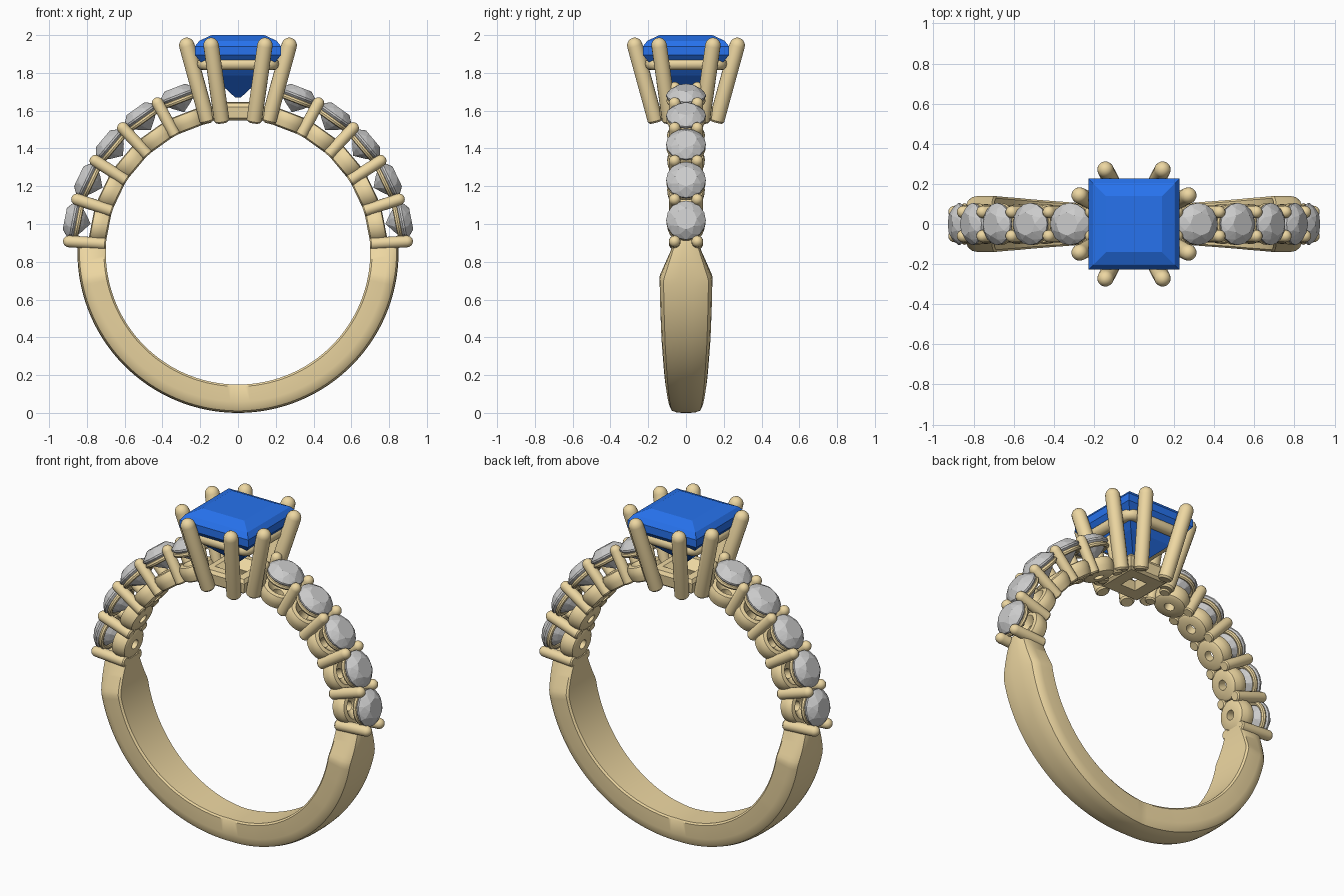
import bpy, bmesh
from math import sin, cos, pi, radians
from mathutils import Vector, Matrix

if "Cube" in bpy.data.objects:
    bpy.data.objects.remove(bpy.data.objects["Cube"])

CZ = 0.85  # height of the ring centre


def material(name, color):
    m = bpy.data.materials.new(name)
    m.diffuse_color = color
    m.use_nodes = True
    m.node_tree.nodes["Principled BSDF"].inputs["Base Color"].default_value = m.diffuse_color
    return m


GOLD = material("gold", (0.85, 0.68, 0.36, 1))
BLUE = material("blue_gem", (0.02, 0.17, 0.85, 1))


def finish(name, bm, mat=None, smooth=True, matrix=Matrix()):
    bmesh.ops.recalc_face_normals(bm, faces=bm.faces[:])
    me = bpy.data.meshes.new(name)
    bm.to_mesh(me)
    bm.free()
    ob = bpy.data.objects.new(name, me)
    bpy.context.collection.objects.link(ob)
    ob.matrix_world = matrix
    if mat:
        me.materials.append(mat)
    if smooth:
        bpy.ops.object.select_all(action='DESELECT')
        bpy.context.view_layer.objects.active = ob
        ob.select_set(True)
        bpy.ops.object.shade_smooth_by_angle(angle=radians(35))
    return ob


def loft(rings, loop=False):
    """Skin a list of closed point rings; cap the ends unless looped."""
    bm = bmesh.new()
    vs = [[bm.verts.new(p) for p in r] for r in rings]
    n = len(vs[0])
    pairs = list(zip(vs, vs[1:])) + ([(vs[-1], vs[0])] if loop else [])
    for a, b in pairs:
        for i in range(n):
            j = (i + 1) % n
            bm.faces.new((a[i], a[j], b[j], b[i]))
    if not loop:
        bm.faces.new(vs[0])
        bm.faces.new(vs[-1])
    return bm


def circle(r, z, n, turn=0.0):
    return [Vector((r * cos(2 * pi * (i + turn) / n), r * sin(2 * pi * (i + turn) / n), z))
            for i in range(n)]


def square(h, z):
    return circle(h * 2 ** 0.5, z, 4, 0.5)


def hull(points):
    bm = bmesh.new()
    for p in points:
        bm.verts.new(p)
    bmesh.ops.convex_hull(bm, input=bm.verts[:])
    return bm


def prong(name, p, q, r, matrix=Matrix()):
    """Round bar from p to q with a domed tip at q."""
    p, q = Vector(p), Vector(q)
    d = q - p
    length = d.length
    prof = [(r * 0.8, 0), (r, r * 0.25)]
    prof += [(r * cos(a), length - r + r * sin(a)) for a in (0, 0.4, 0.8, 1.15, 1.45)]
    m = Matrix.Translation(p) @ d.to_track_quat('Z', 'Y').to_matrix().to_4x4()
    return finish(name, loft([circle(c, z, 16) for c, z in prof]), GOLD, True, matrix @ m)


def radial(deg):
    """Frame at the ring centre whose z axis points outward at this angle."""
    return Matrix.Translation((0, 0, CZ)) @ Matrix.Rotation(radians(90 - deg), 4, 'Y')


# Shank: domed section swept round the lower half, with width varying by angle
WIDTHS = [(-90, .085), (-75, .097), (-60, .111), (-35, .130), (-20, .137), (-10, .14), (4.5, .06)]


def half_width(a):
    for (a0, w0), (a1, w1) in zip(WIDTHS, WIDTHS[1:]):
        if a <= a1:
            return w0 + (w1 - w0) * (a - a0) / (a1 - a0)
    return WIDTHS[-1][1]


half = [(.92, .70), (1, .71), (1, .79), (.96, .82), (.85, .839), (.6, .847), (.25, .85)]
section = half + [(-y, r) for y, r in reversed(half)]
rings = []
N = 126
for i in range(N + 1):
    a = 4.5 - 189 * i / N
    w = half_width(a if a >= -90 else -180 - a)
    c, s = cos(radians(a)), sin(radians(a))
    rings.append([(r * c, y * w, CZ + r * s) for y, r in section])
finish("shank", loft(rings), GOLD)

# Shoulder settings: collet, upper ring, round stone; prong pairs between them
SEAT = [(.028, .697), (.075, .697), (.088, .705), (.098, .735), (.1, .765), (.092, .785),
        (.07, .79), (.028, .75)]
COLLAR = [(.09 + .014 * cos(k * pi / 4), .86 + .014 * sin(k * pi / 4)) for k in range(8)]
STONE = (circle(.058, .934, 8) + circle(.085, .915, 8, .5) + circle(.105, .893, 16)
         + circle(.105, .883, 16) + circle(.055, .832, 8, .5) + [Vector((0, 0, .795))])
for side in ("right", "left"):
    for i in range(6):
        a, pa = 11 + 14.5 * i, 3.7 + 14.5 * i
        if side == "left":
            a, pa = 180 - a, 180 - pa
        for y in (-.06, .06):
            prong(f"{side}_shoulder_prong", (0, y, .70), (0, y, .928), .031, radial(pa))
        if i == 5:
            break
        finish(f"{side}_collet", loft([circle(r, z, 28) for r, z in SEAT], True),
               GOLD, True, radial(a))
        finish(f"{side}_collet_ring", loft([circle(r, z, 28) for r, z in COLLAR], True),
               GOLD, True, radial(a))
        finish(f"{side}_round_stone", hull(STONE), None, False, radial(a))

# Centre stone: square cut with stepped crown and pointed pavilion
finish("centre_stone", hull(square(.14, 2.0) + square(.205, 1.97) + square(.228, 1.94)
                            + square(.228, 1.895) + square(.14, 1.785) + square(.015, 1.67)),
       BLUE, False)

# Eight flared prongs, two per side of the centre stone
for sx in (-1, 1):
    for sy in (-1, 1):
        prong("centre_prong", (sx * .085, sy * .16, 1.54), (sx * .148, sy * .282, 1.985), .041)
        prong("centre_prong", (sx * .16, sy * .085, 1.54), (sx * .282, sy * .148, 1.985), .041)

# Gallery rail: rounded square bar under the centre stone
H, C, T = .185, .035, .033
rail = []
for k, (cx, cy) in enumerate([(1, 1), (-1, 1), (-1, -1), (1, -1)]):
    for j in range(5):
        t = pi / 2 * (k + j / 4)
        d = Vector((cos(t), sin(t), 0))
        c = Vector((cx * (H - C), cy * (H - C), 1.847)) + d * C
        rail.append([c + d * T * cos(2 * pi * m / 12) + Vector((0, 0, T * sin(2 * pi * m / 12)))
                     for m in range(12)])
finish("gallery_rail", loft(rail, True), GOLD)

# Basket base: square collar with a funnel opening
BASE = [(.05, 1.552), (.12, 1.548), (.135, 1.56), (.142, 1.62), (.13, 1.64), (.09, 1.645),
        (.035, 1.6)]
finish("basket_base", loft([square(h, z) for h, z in BASE], True), GOLD)
